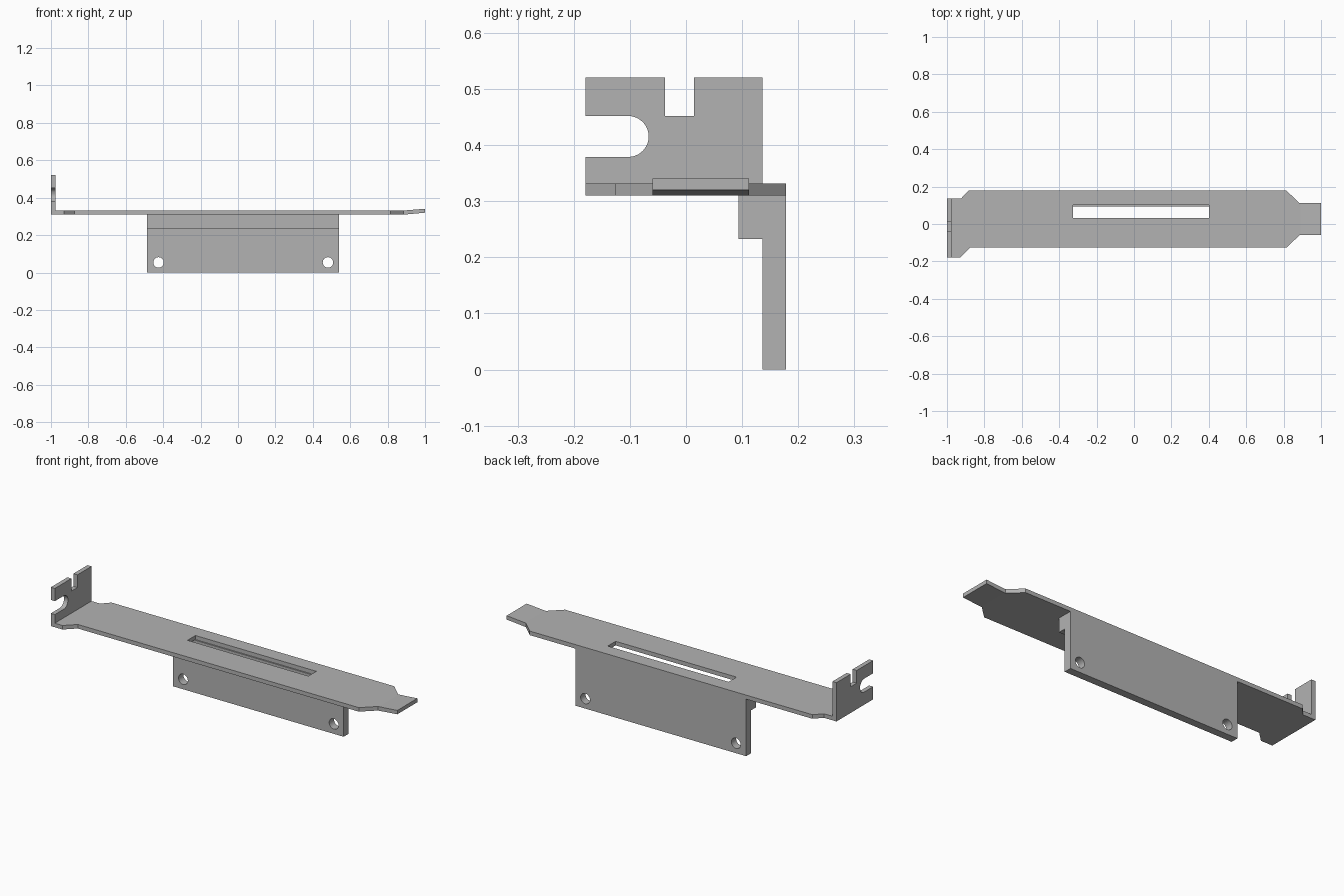
import bpy
import bmesh
from math import cos, sin, pi
from mathutils import Matrix

if "Cube" in bpy.data.objects:
    bpy.data.objects.remove(bpy.data.objects["Cube"], do_unlink=True)

steel = bpy.data.materials.new("grey steel")
steel.use_nodes = True
GREY = (0.45, 0.45, 0.45, 1)
steel.diffuse_color = GREY
steel.node_tree.nodes["Principled BSDF"].inputs["Base Color"].default_value = GREY

# Local x, y and thickness directions of each sheet plane
PLANES = {
    "XY": ((1, 0, 0), (0, 1, 0), (0, 0, 1)),
    "XZ": ((1, 0, 0), (0, 0, 1), (0, -1, 0)),
    "YZ": ((0, 1, 0), (0, 0, 1), (1, 0, 0)),
}


def arc(cx, cy, r, start, end, steps):
    angles = [start + (end - start) * i / steps for i in range(steps + 1)]
    return [(cx + r * cos(a), cy + r * sin(a)) for a in angles]


def rect(x0, x1, y0, y1):
    return [(x0, y0), (x1, y0), (x1, y1), (x0, y1)]


def sheet(name, plane, loops, low, high):
    """Flat sheet: the first loop is the outline, the others are holes."""
    curve = bpy.data.curves.new(name + " profile", "CURVE")
    curve.dimensions = "2D"
    curve.fill_mode = "BOTH"
    curve.extrude = (high - low) / 2
    for loop in loops:
        spline = curve.splines.new("POLY")
        spline.points.add(len(loop) - 1)
        for point, (x, y) in zip(spline.points, loop):
            point.co = (x, y, 0, 1)
        spline.use_cyclic_u = True
    temp = bpy.data.objects.new(name + " profile", curve)
    bpy.context.collection.objects.link(temp)
    graph = bpy.context.evaluated_depsgraph_get()
    mesh = bpy.data.meshes.new_from_object(temp.evaluated_get(graph))
    bpy.data.objects.remove(temp, do_unlink=True)
    bpy.data.curves.remove(curve)

    # Stand the sheet in its plane and weld the caps to the rims
    matrix = Matrix(PLANES[plane]).transposed().to_4x4()
    matrix.translation = matrix.col[2].to_3d() * 0
    middle = (low + high) / 2
    axis = {"XY": (0, 0, 1), "XZ": (0, 1, 0), "YZ": (1, 0, 0)}[plane]
    matrix.translation = [middle * a for a in axis]
    bm = bmesh.new()
    bm.from_mesh(mesh)
    bm.transform(matrix)
    bmesh.ops.remove_doubles(bm, verts=bm.verts, dist=0.0001)
    bmesh.ops.recalc_face_normals(bm, faces=bm.faces)
    bm.to_mesh(mesh)
    bm.free()
    mesh.name = name
    mesh.materials.clear()
    mesh.materials.append(steel)
    for face in mesh.polygons:
        face.material_index = 0
        face.use_smooth = False
    obj = bpy.data.objects.new(name, mesh)
    bpy.context.collection.objects.link(obj)
    return obj


BOTTOM, TOP = 0.31, 0.332
BEND = 0.89

# Long plate with chamfered ends and a connector slot
plate = [(-1, -0.179), (-0.93, -0.179), (-0.875, -0.126), (0.815, -0.126),
         (0.885, -0.06), (BEND, -0.06), (BEND, 0.112), (0.885, 0.112),
         (0.815, 0.178), (-0.885, 0.178), (-0.925, 0.136), (-1, 0.136)]
sheet("plate", "XY", [plate, rect(-0.327, 0.4, 0.033, 0.101)], BOTTOM, TOP)

# End tongue, bent slightly upward
sheet("tongue", "XZ",
      [[(BEND, BOTTOM), (1, 0.32), (1, 0.341), (BEND, TOP)]], -0.06, 0.112)

# Upright end tab with a screw slot and a top notch
slot = arc(-0.103, 0.4155, 0.0365, -pi / 2, pi / 2, 20)
tab = [(-0.179, TOP), (-0.179, 0.379)] + slot + [
    (-0.179, 0.452), (-0.179, 0.521), (-0.0375, 0.521), (-0.0375, 0.452),
    (0.0145, 0.452), (0.0145, 0.521), (0.136, 0.521), (0.136, TOP)]
sheet("end_tab", "YZ", [tab], -1, -0.976)

# Hanging flange with two screw holes, and the ledge behind the slot
holes = [arc(x, 0.054, 0.028, 0, 2 * pi, 32)[:-1] for x in (-0.425, 0.481)]
sheet("flange", "XZ", [rect(-0.486, 0.54, 0, BOTTOM)] + holes, 0.136, 0.178)
sheet("flange_ledge", "XZ", [rect(-0.486, 0.54, 0.233, BOTTOM)], 0.094, 0.136)
